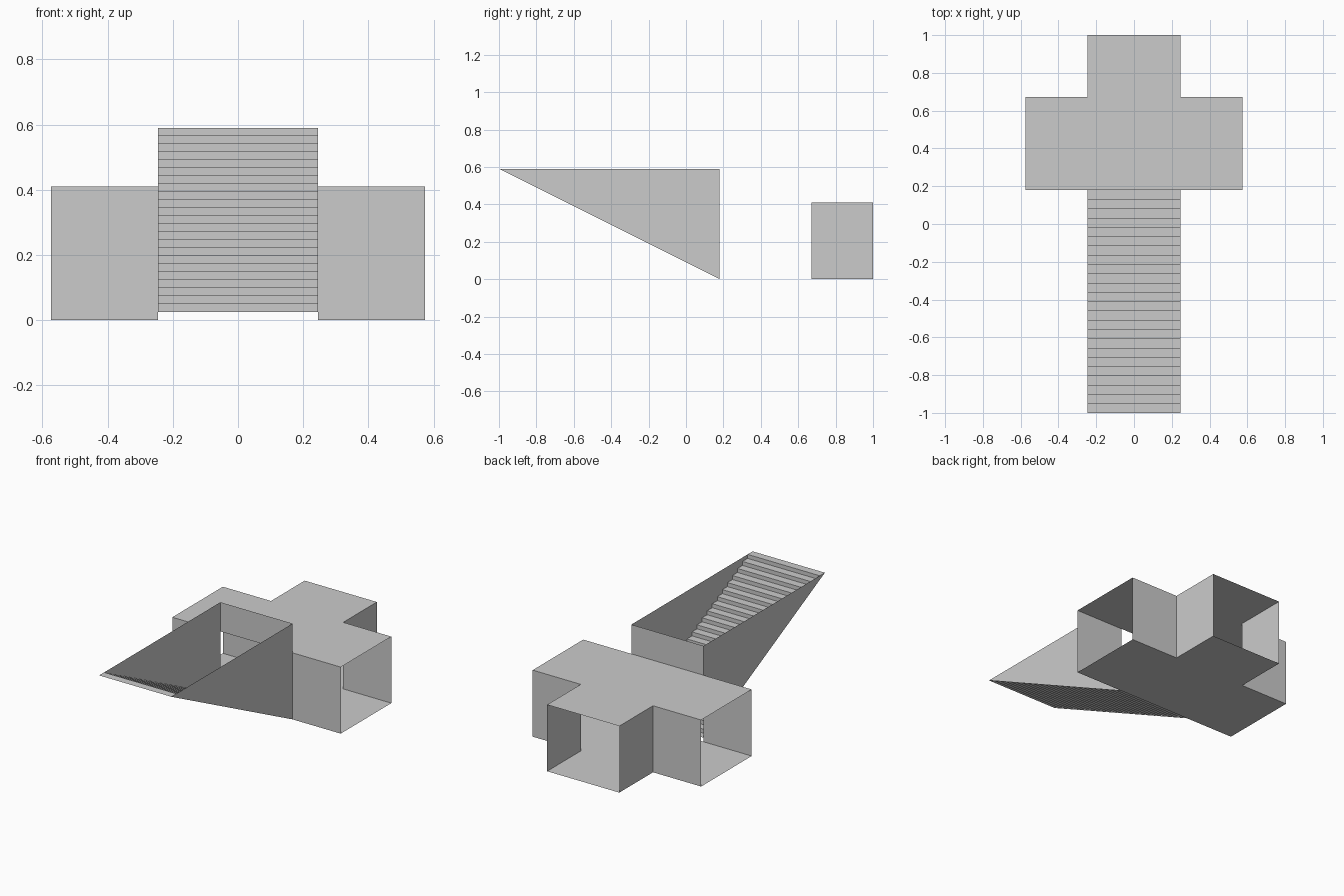
import bpy

if "Cube" in bpy.data.objects:
    bpy.data.objects.remove(bpy.data.objects["Cube"])

# Main dimensions
U = 2 / 24.4            # one unit of the plan grid
W = 3 * U               # half width of shaft and corridors
E = 7 * U               # half length of the cross corridor
H = 5 * U               # corridor height
STEPS, RISE, RUN = 24, 0.3 * U, 0.6 * U
TOP = STEPS * RISE      # ground level above the corridor floor
Y0 = -1.0               # head of the stairs
Y1 = Y0 + STEPS * RUN   # foot of the stairs
Y2 = Y1 + 6 * U         # rear wall of the cross corridor
Y3 = 1.0                # end of the rear corridor

concrete = bpy.data.materials.new("concrete grey")
concrete.diffuse_color = (0.6, 0.6, 0.6, 1)
concrete.use_nodes = True
concrete.node_tree.nodes["Principled BSDF"].inputs["Base Color"].default_value = concrete.diffuse_color


def sheet(name, faces):
    """Object made of separate flat faces, each a list of points."""
    verts, polys = [], []
    for f in faces:
        polys.append(range(len(verts), len(verts) + len(f)))
        verts += f
    mesh = bpy.data.meshes.new(name)
    mesh.from_pydata(verts, [], [list(p) for p in polys])
    mesh.materials.append(concrete)
    obj = bpy.data.objects.new(name, mesh)
    bpy.context.collection.objects.link(obj)
    return obj


def wall(a, b, z0, z1):
    """Upright rectangle above the plan line a-b."""
    return [(*a, z0), (*b, z0), (*b, z1), (*a, z1)]


# Stairs: a folded ribbon of treads and risers descending to the back
stairs = []
for k in range(STEPS):
    y, z = Y0 + k * RUN, TOP - k * RISE
    stairs.append([(-W, y, z), (W, y, z), (W, y + RUN, z), (-W, y + RUN, z)])
    if k < STEPS - 1:
        stairs.append(wall((W, y + RUN), (-W, y + RUN), z - RISE, z))
sheet("stairs", stairs)

# Triangular side walls of the stair shaft
left_side = [(-W, Y0, TOP), (-W, Y1, 0), (-W, Y1, TOP)]
right_side = [(W, Y1, TOP), (W, Y1, 0), (W, Y0, TOP)]
sheet("shaft_side_walls", [left_side, right_side])

# End wall of the shaft above the corridor opening
sheet("shaft_end_wall", [wall((W, Y1), (-W, Y1), H, TOP)])

# T-shaped floor and ceiling
plan = [(-E, Y1), (E, Y1), (E, Y2), (W, Y2), (W, Y3), (-W, Y3), (-W, Y2), (-E, Y2)]
sheet("corridor_floor", [[(x, y, 0) for x, y in reversed(plan)]])
sheet("corridor_ceiling", [[(x, y, H) for x, y in plan]])

# Corridor walls, leaving the three corridor ends and the stair foot open
sheet("corridor_front_walls", [wall((-E, Y1), (-W, Y1), 0, H), wall((W, Y1), (E, Y1), 0, H)])
sheet("corridor_rear_walls", [wall((-W, Y2), (-E, Y2), 0, H), wall((E, Y2), (W, Y2), 0, H)])
sheet("rear_corridor_side_walls", [wall((-W, Y3), (-W, Y2), 0, H), wall((W, Y2), (W, Y3), 0, H)])
